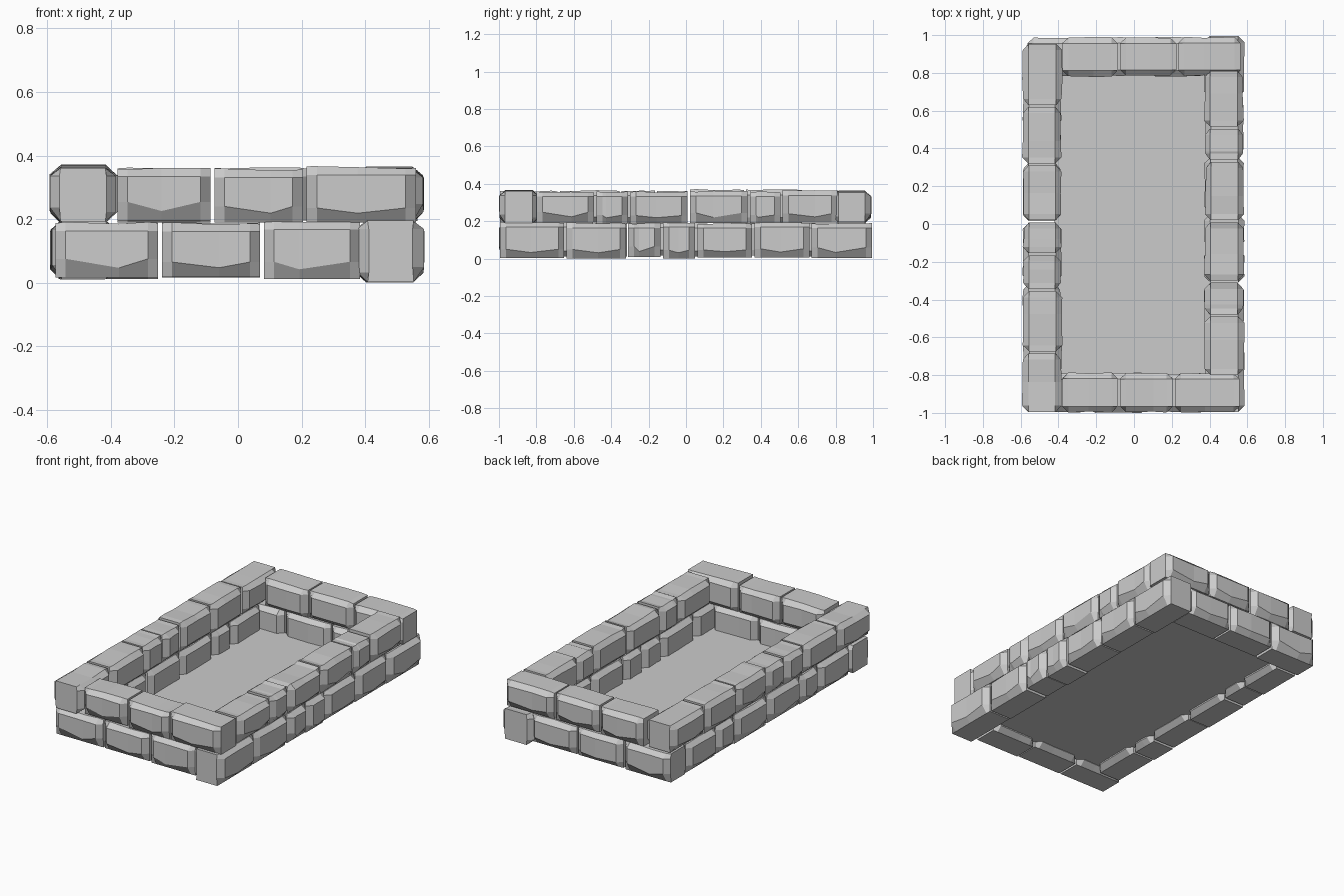
import bpy, bmesh, random
from mathutils import Vector

if "Cube" in bpy.data.objects:
    bpy.data.objects.remove(bpy.data.objects["Cube"])

random.seed(7)


def stone(name, axis, a, b, lo, hi, z0, z1):
    """Rough-cut block lofted along 'x' or 'y' from a to b; lo..hi is its depth across the wall."""
    rj = lambda s: random.uniform(-s, s)
    h, c, e, m = z1 - z0, 0.03, 0.032, (a + b) / 2 + rj(0.04)
    out_is_hi = (lo + hi) > 0
    kink = random.uniform(0.005, 0.03)
    bm = bmesh.new()
    rings = []
    # end, shoulder, kinked middle, shoulder, end
    for u, face, k in ((a, 0, 0), (a + e, 1, 0), (m, 1, 1), (b - e, 1, 0), (b, 0, 0)):
        r = c * (1 - face) + rj(0.004)
        low = 0.03 + kink * (1 - k)
        top = z1 + rj(0.004)
        bot_hi = low if out_is_hi else 0.03
        bot_lo = 0.03 if out_is_hi else low
        section = [(hi - r, z0 + bot_hi), (hi - r, z1 - 0.025), (hi - c, top),
                   (lo + c, top), (lo + r, z1 - 0.025), (lo + r, z0 + bot_lo),
                   (lo + c, z0), (hi - c, z0)]
        ring = []
        for d, z in section:
            p = (u, d, z) if axis == 'x' else (d, u, z)
            ring.append(bm.verts.new(Vector(p)))
        rings.append(ring)
    for p, q in zip(rings, rings[1:]):
        for i in range(8):
            j = (i + 1) % 8
            bm.faces.new((p[i], p[j], q[j], q[i]))
    bm.faces.new(rings[0])
    bm.faces.new(rings[-1])
    bmesh.ops.recalc_face_normals(bm, faces=bm.faces)
    me = bpy.data.meshes.new(name)
    bm.to_mesh(me)
    bm.free()
    bpy.context.collection.objects.link(bpy.data.objects.new(name, me))


def course(name, axis, joints, lo, hi, z0, z1, gap=0.012):
    for i, (a, b) in enumerate(zip(joints, joints[1:])):
        stone(f"{name}_stone_{i + 1}", axis, a + gap / 2, b - gap / 2,
              lo + random.uniform(-0.003, 0.003), hi + random.uniform(-0.003, 0.003),
              z0 + random.uniform(-0.004, 0.004), z1 + random.uniform(-0.004, 0.004))


LEFT, RIGHT = (-0.587, -0.385), (0.375, 0.58)
FRONT, BACK = (-0.995, -0.79), (0.785, 0.985)

# Upper course: left wall runs full length, the others butt against it
U = (0.192, 0.36)
course("upper_left", 'y', [-1.0, -0.68, -0.35, -0.16, 0.015, 0.315, 0.625, 0.96], *LEFT, U[0], 0.364)
course("upper_right", 'y', [-0.805, -0.485, -0.305, 0.015, 0.335, 0.51, 0.815], *RIGHT, *U)
course("upper_front", 'x', [-0.385, -0.08, 0.21, 0.565], *FRONT, *U)
course("upper_back", 'x', [-0.385, -0.08, 0.23, 0.57], *BACK, *U)

# Lower course: right wall runs full length, bonding over the upper joints
L = (0.014, 0.19)
course("lower_right", 'y', [-1.0, -0.645, -0.315, -0.13, 0.055, 0.36, 0.665, 1.0], *RIGHT, 0.005, 0.19)
course("lower_left", 'y', [-0.805, -0.49, -0.31, 0.01, 0.33, 0.51, 0.805], *LEFT, *L)
course("lower_front", 'x', [-0.58, -0.245, 0.075, 0.39], *FRONT, *L)
course("lower_back", 'x', [-0.57, -0.245, 0.075, 0.39], *BACK, *L)

# Floor panel inside the ring
bpy.ops.mesh.primitive_plane_add(size=1, location=(-0.005, 0, 0.05))
floor = bpy.context.object
floor.name = "floor_panel"
floor.scale = (0.83, 1.64, 1)
